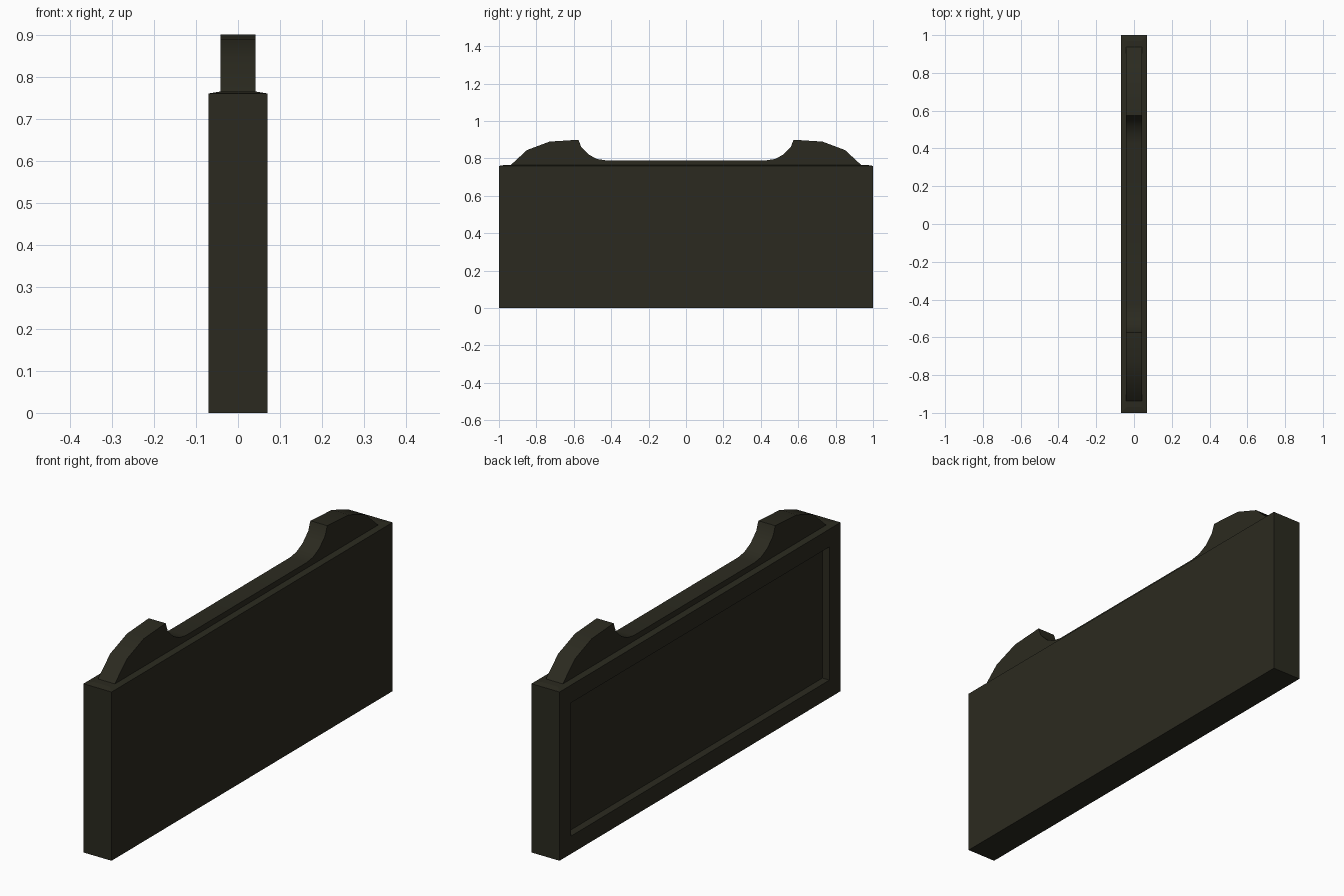
import bpy, bmesh, math

if "Cube" in bpy.data.objects:
    bpy.data.objects.remove(bpy.data.objects["Cube"])

wood = bpy.data.materials.new("dark_olive_wood")
wood.diffuse_color = (0.024, 0.023, 0.014, 1)
wood.use_nodes = True
wood.node_tree.nodes["Principled BSDF"].inputs["Base Color"].default_value = wood.diffuse_color


def finish(bm, name):
    bmesh.ops.recalc_face_normals(bm, faces=bm.faces[:])
    mesh = bpy.data.meshes.new(name)
    bm.to_mesh(mesh)
    bm.free()
    mesh.materials.append(wood)
    obj = bpy.data.objects.new(name, mesh)
    bpy.context.collection.objects.link(obj)
    return obj


def inset(bm, face, thickness, depth):
    bmesh.ops.inset_region(bm, faces=[face], thickness=thickness,
                           use_even_offset=True)
    bmesh.ops.translate(bm, verts=face.verts[:], vec=face.normal * depth)


# Main board with a raised top and a recessed panel on the left side
bm = bmesh.new()
bmesh.ops.create_cube(bm, size=1)
for v in bm.verts:
    v.co = (v.co.x * 0.14, v.co.y * 2, (v.co.z + 0.5) * 0.76)
bm.normal_update()
top = max(bm.faces, key=lambda f: f.normal.z)
side = min(bm.faces, key=lambda f: f.normal.x)
inset(bm, top, 0.03, 0.005)
inset(bm, side, 0.08, 0)        # flat frame
inset(bm, side, 0.0005, -0.034)  # upright recess wall
# Shallow centre field, scaled in from the recess floor
inset(bm, side, 0.005, -0.004)
c = side.calc_center_median()
for v in side.verts:
    v.co.y *= 0.925
    v.co.z = c.z + (v.co.z - c.z) * 0.925
finish(bm, "board")

# Crest: half profile mirrored across y, extruded through the thickness
half = [(0.94, 0.762), (0.85, 0.845), (0.73, 0.89), (0.575, 0.90),
        (0.56, 0.86), (0.52, 0.82), (0.475, 0.797), (0.43, 0.79)]
outline = half + [(-y, z) for y, z in reversed(half)]
bm = bmesh.new()
face = bm.faces.new([bm.verts.new((-0.042, y, z)) for y, z in outline])
ext = bmesh.ops.extrude_face_region(bm, geom=[face])
moved = [g for g in ext["geom"] if isinstance(g, bmesh.types.BMVert)]
bmesh.ops.translate(bm, verts=moved, vec=(0.084, 0, 0))
crest = finish(bm, "crest")
bpy.context.view_layer.objects.active = crest
crest.select_set(True)
bpy.ops.object.shade_smooth_by_angle(angle=math.radians(35))
